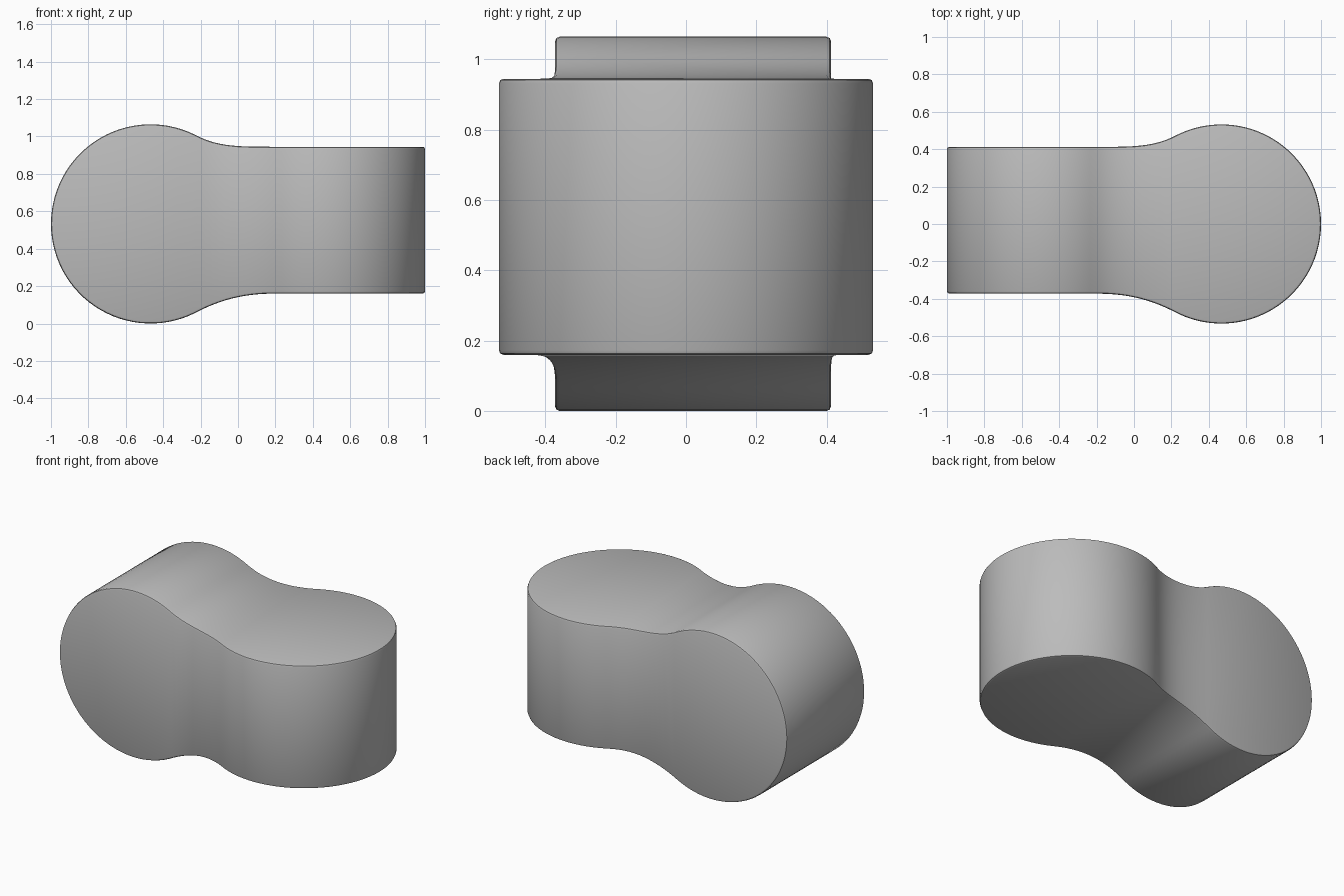
import bpy, bmesh, math

cube = bpy.data.objects.get("Cube")
if cube:
    bpy.data.objects.remove(cube, do_unlink=True)

R = 0.5325          # radius of each rounded end
JOIN, FLAT = 0.78, 1.2   # neck start and end, measured from the rounded end
WIDE, NARROW = 0.4125, 0.3725   # flat half widths on the + and - sides


def half_width(u, flat):
    """Round end, then a tangent concave neck, then a straight run."""
    if u <= JOIN:
        return math.sqrt(max(0.0, R * R - (u - R) ** 2))
    if u >= FLAT:
        return flat
    start = math.sqrt(R * R - (JOIN - R) ** 2)
    slope = (JOIN - R) / start
    power = slope * (FLAT - JOIN) / (start - flat)
    return flat + (start - flat) * ((FLAT - u) / (FLAT - JOIN)) ** power


# Stations along the length: even angles on the round ends, even steps between
arc = [R - R * math.cos(math.radians(a)) for a in range(0, 116, 4)]
steps = 16
stations = [u - 1 for u in arc]
stations += [-x for x in reversed(stations)]
mid = arc[-1] - 1
stations[len(arc):len(arc)] = [mid - 2 * mid * i / steps for i in range(1, steps)]

# Loft of rectangles: height rounds off at one end, depth at the other
bm = bmesh.new()
rings = []
for x in stations:
    top, bottom = (half_width(1 + x, f) for f in (WIDE, NARROW))
    back, front = (half_width(1 - x, f) for f in (WIDE, NARROW))
    corners = ((-front, -bottom), (back, -bottom), (back, top), (-front, top))
    rings.append([bm.verts.new((x, y, R + z)) for y, z in corners])
for a, b in zip(rings, rings[1:]):
    for i in range(4):
        j = (i + 1) % 4
        bm.faces.new((a[i], a[j], b[j], b[i]))
bmesh.ops.remove_doubles(bm, verts=bm.verts, dist=0.0001)
bmesh.ops.recalc_face_normals(bm, faces=bm.faces)
bmesh.ops.dissolve_limit(bm, angle_limit=math.radians(0.1), verts=bm.verts, edges=bm.edges)

# Soft rims
rims = [e for e in bm.edges if e.is_manifold and e.calc_face_angle() > math.radians(40)]
bmesh.ops.bevel(bm, geom=rims, offset=0.013, segments=2, profile=0.5,
                affect='EDGES', clamp_overlap=False)

mesh = bpy.data.meshes.new("twisted_double_barrel")
bm.to_mesh(mesh)
bm.free()
body = bpy.data.objects.new("twisted_double_barrel", mesh)
bpy.context.collection.objects.link(body)

# Plain grey
grey = bpy.data.materials.new("plain_grey")
grey.use_nodes = True
colour = (0.5, 0.5, 0.5, 1)
grey.diffuse_color = colour
grey.node_tree.nodes["Principled BSDF"].inputs["Base Color"].default_value = colour
mesh.materials.append(grey)

bpy.ops.object.select_all(action='DESELECT')
body.select_set(True)
bpy.context.view_layer.objects.active = body
bpy.ops.object.shade_smooth_by_angle(angle=math.radians(30))
